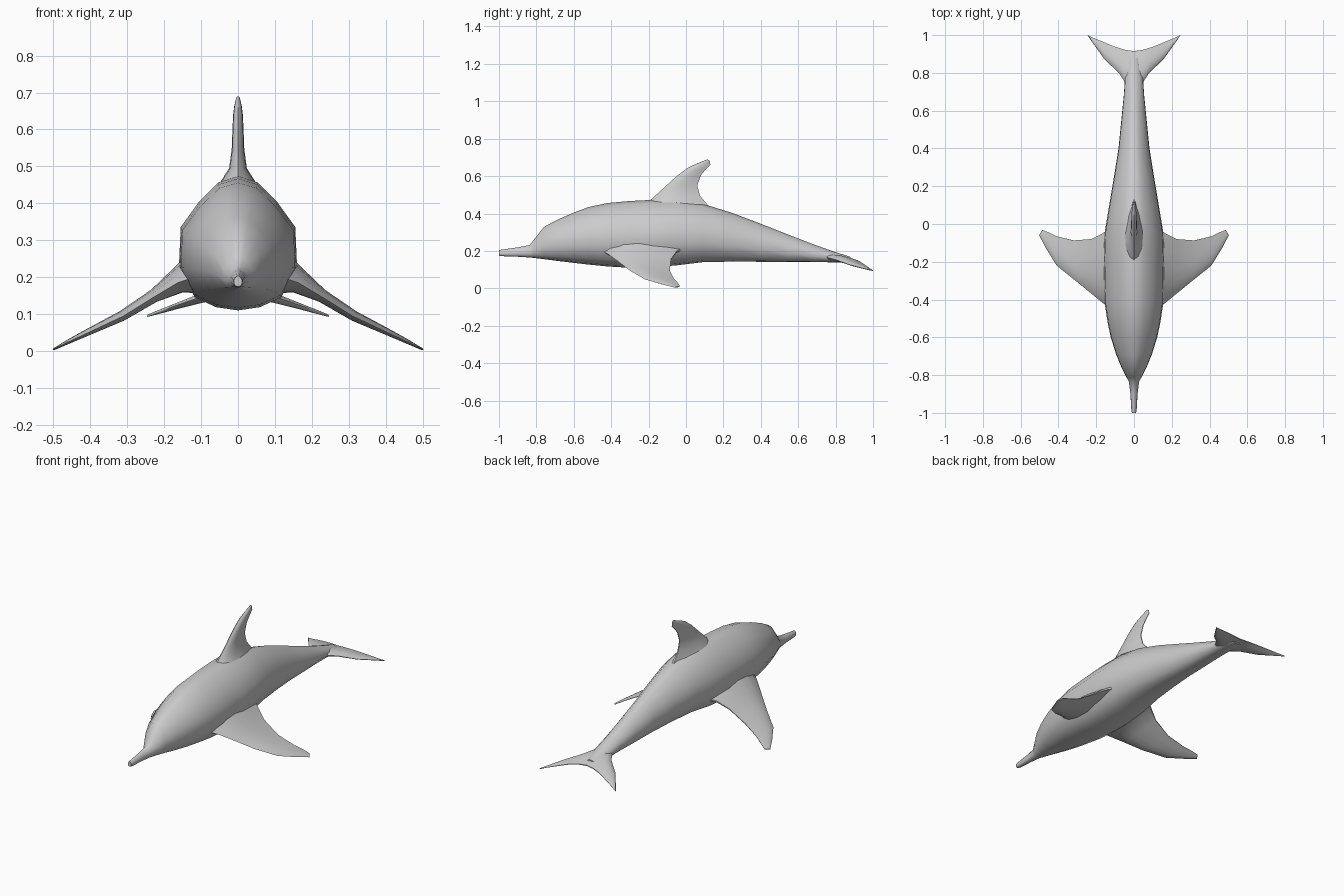
import bpy, bmesh, math
from mathutils import Vector

cube = bpy.data.objects.get("Cube")
if cube:
    bpy.data.objects.remove(cube, do_unlink=True)

grey = bpy.data.materials.new("dolphin grey")
grey.use_nodes = True
grey.diffuse_color = (0.6, 0.6, 0.6, 1)
grey.node_tree.nodes["Principled BSDF"].inputs["Base Color"].default_value = (0.6, 0.6, 0.6, 1)


def loft(name, rings, cap_start=True, angle=60):
    """Skin a list of equal-length closed rings, capping the ends."""
    bm = bmesh.new()
    loops = [[bm.verts.new(p) for p in ring] for ring in rings]
    n = len(loops[0])
    for a, b in zip(loops, loops[1:]):
        for i in range(n):
            j = (i + 1) % n
            bm.faces.new((a[i], a[j], b[j], b[i]))
    if cap_start:
        bm.faces.new(loops[0])
    bm.faces.new(loops[-1])
    bmesh.ops.recalc_face_normals(bm, faces=bm.faces)
    mesh = bpy.data.meshes.new(name)
    bm.to_mesh(mesh)
    bm.free()
    mesh.materials.append(grey)
    obj = bpy.data.objects.new(name, mesh)
    bpy.context.collection.objects.link(obj)
    bpy.ops.object.select_all(action='DESELECT')
    obj.select_set(True)
    bpy.context.view_layer.objects.active = obj
    bpy.ops.object.shade_smooth_by_angle(angle=math.radians(angle))
    return obj


# Fin cross-section: (fraction along chord, fraction of half thickness)
FOIL = [(0, 0), (.08, .5), (.25, .9), (.45, 1), (.75, .6), (1, .12),
        (1, -.12), (.75, -.6), (.45, -1), (.25, -.9), (.08, -.5)]


def fin(name, stations, normal, cap_start=False):
    """Stations are (leading point, trailing point, half thickness)."""
    nrm = Vector(normal).normalized()
    rings = []
    for lead, trail, thick in stations:
        a, b = Vector(lead), Vector(trail)
        rings.append([a.lerp(b, s) + nrm * t * thick for s, t in FOIL])
    return loft(name, rings, cap_start)


# Body: (y, bottom z, top z, half width)
BODY = [
    (-1.0, .175, .204, .011), (-.985, .172, .207, .014),
    (-.90, .169, .219, .019), (-.835, .165, .232, .027),
    (-.815, .163, .258, .038), (-.76, .156, .328, .066),
    (-.69, .147, .366, .095), (-.60, .136, .405, .123),
    (-.52, .127, .435, .140), (-.42, .117, .456, .155),
    (-.30, .110, .467, .158), (-.18, .112, .473, .160),
    (-.05, .123, .472, .156), (.09, .140, .452, .133),
    (.25, .143, .402, .106), (.40, .142, .345, .082),
    (.55, .141, .286, .067), (.68, .141, .236, .054),
    (.78, .139, .200, .047), (.88, .135, .168, .030)]
# Half cross-section: (fraction of half width, fraction of height)
HALF = [(0, 1), (.33, .955), (.66, .81), (.97, .62),
        (1, .32), (.74, .10), (.38, .025), (0, 0)]
SECTION = HALF + [(-u, v) for u, v in HALF[-2:0:-1]]
loft("body", [[(u * w, y, lo + v * (hi - lo)) for u, v in SECTION]
              for y, lo, hi, w in BODY])

# Dorsal fin, swept back with a flared root
fin("dorsal_fin", [
    ((0, -.21, .455), (0, .125, .435), .055),
    ((0, -.165, .495), (0, .075, .495), .024),
    ((0, -.11, .545), (0, .06, .55), .017),
    ((0, -.05, .60), (0, .08, .605), .015),
    ((0, .01, .645), (0, .105, .635), .013),
    ((0, .06, .668), (0, .13, .66), .010),
    ((0, .115, .690), (0, .128, .680), .005)], (1, 0, 0))

# Pectoral flippers, drooping outward
for side, sx in (("left", 1), ("right", -1)):
    stations = [
        ((.12, -.45, .20), (.12, -.02, .21), .055),
        ((.163, -.42, .185), (.165, -.05, .195), .034),
        ((.23, -.365, .145), (.225, -.08, .155), .018),
        ((.31, -.30, .095), (.32, -.087, .095), .014),
        ((.41, -.22, .048), (.41, -.065, .051), .009),
        ((.465, -.13, .022), (.455, -.043, .028), .006),
        ((.502, -.06, .004), (.485, -.032, .011), .003)]
    fin(side + "_flipper",
        [((sx * a[0], *a[1:]), (sx * b[0], *b[1:]), t) for a, b, t in stations],
        (sx * .45, 0, .9))

# Tail fluke: one blade across both sides
half = [
    ((0, .70, .172), (0, .915, .148), .020),
    ((.045, .745, .168), (.045, .922, .146), .019),
    ((.08, .80, .154), (.10, .938, .137), .014),
    ((.155, .87, .128), (.165, .965, .119), .009),
    ((.205, .94, .110), (.21, .983, .106), .006),
    ((.244, .995, .096), (.246, 1.0, .095), .003)]
mirrored = [((-a[0], *a[1:]), (-b[0], *b[1:]), t) for a, b, t in half[:0:-1]]
fin("tail_fluke", mirrored + half, (0, 0, 1), cap_start=True)
